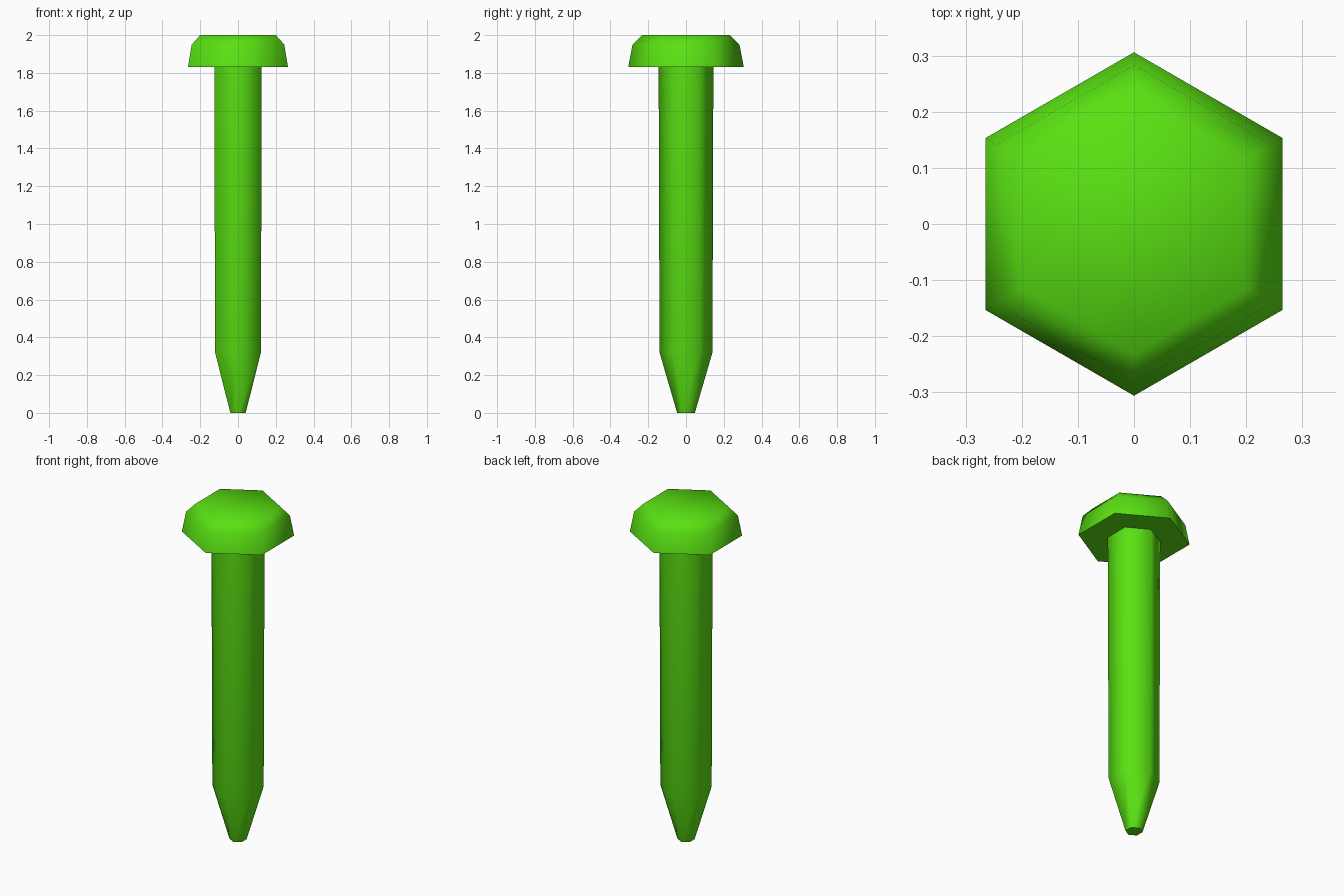
import bpy, bmesh, math

if "Cube" in bpy.data.objects:
    bpy.data.objects.remove(bpy.data.objects["Cube"])

SIDES = 6

green = bpy.data.materials.new("green")
green.diffuse_color = (0.10, 0.75, 0.006, 1)
green.use_nodes = True
green.node_tree.nodes["Principled BSDF"].inputs["Base Color"].default_value = green.diffuse_color


def hex_lathe(name, profile, cap_start=False, cap_end=False):
    """Stack hexagonal rings (corner radius, height), corners on +-y."""
    bm = bmesh.new()
    rings = []
    for r, z in profile:
        ring = []
        for i in range(SIDES):
            a = math.pi / 2 + i * math.tau / SIDES
            ring.append(bm.verts.new((r * math.cos(a), r * math.sin(a), z)))
        rings.append(ring)
    for low, high in zip(rings, rings[1:]):
        for i in range(SIDES):
            j = (i + 1) % SIDES
            bm.faces.new((low[i], low[j], high[j], high[i]))
    if cap_start:
        bm.faces.new(rings[0][::-1])
    if cap_end:
        bm.faces.new(rings[-1])
    mesh = bpy.data.meshes.new(name)
    bm.to_mesh(mesh)
    bm.free()
    mesh.materials.append(green)
    obj = bpy.data.objects.new(name, mesh)
    bpy.context.collection.objects.link(obj)
    bpy.ops.object.select_all(action='DESELECT')
    obj.select_set(True)
    bpy.context.view_layer.objects.active = obj
    bpy.ops.object.shade_smooth_by_angle(angle=math.radians(65))
    return obj


# Shaft with its blunt tapered tip, open where it meets the head
hex_lathe("shaft", [(0.047, 0), (0.140, 0.32), (0.145, 1.83)], cap_start=True)

# Head: flat underside ring, sloped rim, bevel and flat top
hex_lathe("head", [(0.145, 1.83), (0.306, 1.83), (0.283, 1.95), (0.231, 2.0)],
          cap_end=True)
